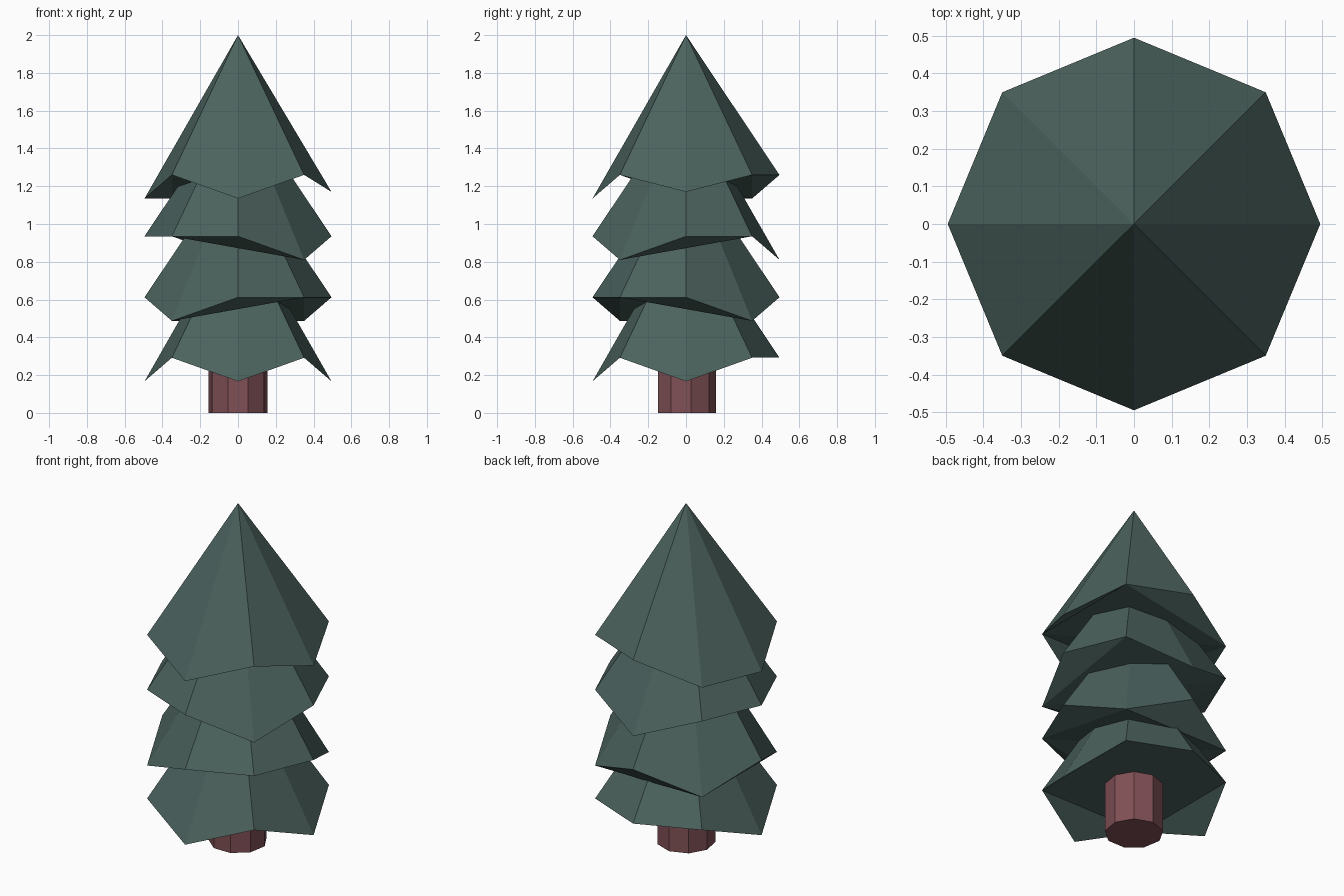
import bpy, bmesh, math

if "Cube" in bpy.data.objects:
    bpy.data.objects.remove(bpy.data.objects["Cube"])

def material(name, rgb):
    m = bpy.data.materials.new(name)
    m.diffuse_color = (*rgb, 1)
    m.use_nodes = True
    m.node_tree.nodes["Principled BSDF"].inputs["Base Color"].default_value = m.diffuse_color
    return m

green = material("pine green", (0.070, 0.122, 0.110))
brown = material("reddish bark", (0.215, 0.080, 0.092))

def finish(bm, name, mat):
    bmesh.ops.recalc_face_normals(bm, faces=bm.faces[:])
    me = bpy.data.meshes.new(name)
    bm.to_mesh(me)
    bm.free()
    me.materials.append(mat)
    bpy.context.collection.objects.link(bpy.data.objects.new(name, me))

def ring(bm, radius, sides, start, heights):
    return [bm.verts.new((radius * math.cos(start + math.tau * i / sides),
                          radius * math.sin(start + math.tau * i / sides), heights[i]))
            for i in range(sides)]

# Foliage tier: eight-sided cone with some rim corners drooping, closed underneath
def tier(name, rim_z, droops):
    bm = bmesh.new()
    rim = ring(bm, 0.495, 8, 0, [rim_z - d for d in droops])
    tip = bm.verts.new((0, 0, rim_z + 0.74))
    for i in range(8):
        bm.faces.new((rim[i], rim[(i + 1) % 8], tip))
    for i in range(0, 8, 2):
        bm.faces.new((rim[i], rim[i - 1], rim[i + 1]))
    bm.faces.new((rim[7], rim[5], rim[3]))
    bm.faces.new((rim[7], rim[3], rim[1]))
    finish(bm, name, green)

D = 0.125
tier("foliage_top", 1.26, (0.09, 0, 0, D, D, 0, D, 0))
tier("foliage_upper", 0.935, (0, 0, D, 0, 0, 0, 0, D))
tier("foliage_lower", 0.612, (0, D, 0, D, 0, D, 0, 0))
tier("foliage_bottom", 0.292, (D, 0, 0, 0, D, 0, D, 0))

# Trunk: nine-sided prism
bm = bmesh.new()
low = ring(bm, 0.158, 9, math.pi / 2, [0] * 9)
high = ring(bm, 0.158, 9, math.pi / 2, [0.4] * 9)
for i in range(9):
    j = (i + 1) % 9
    bm.faces.new((low[i], low[j], high[j], high[i]))
bm.faces.new(low[::-1])
bm.faces.new(high)
finish(bm, "trunk", brown)
